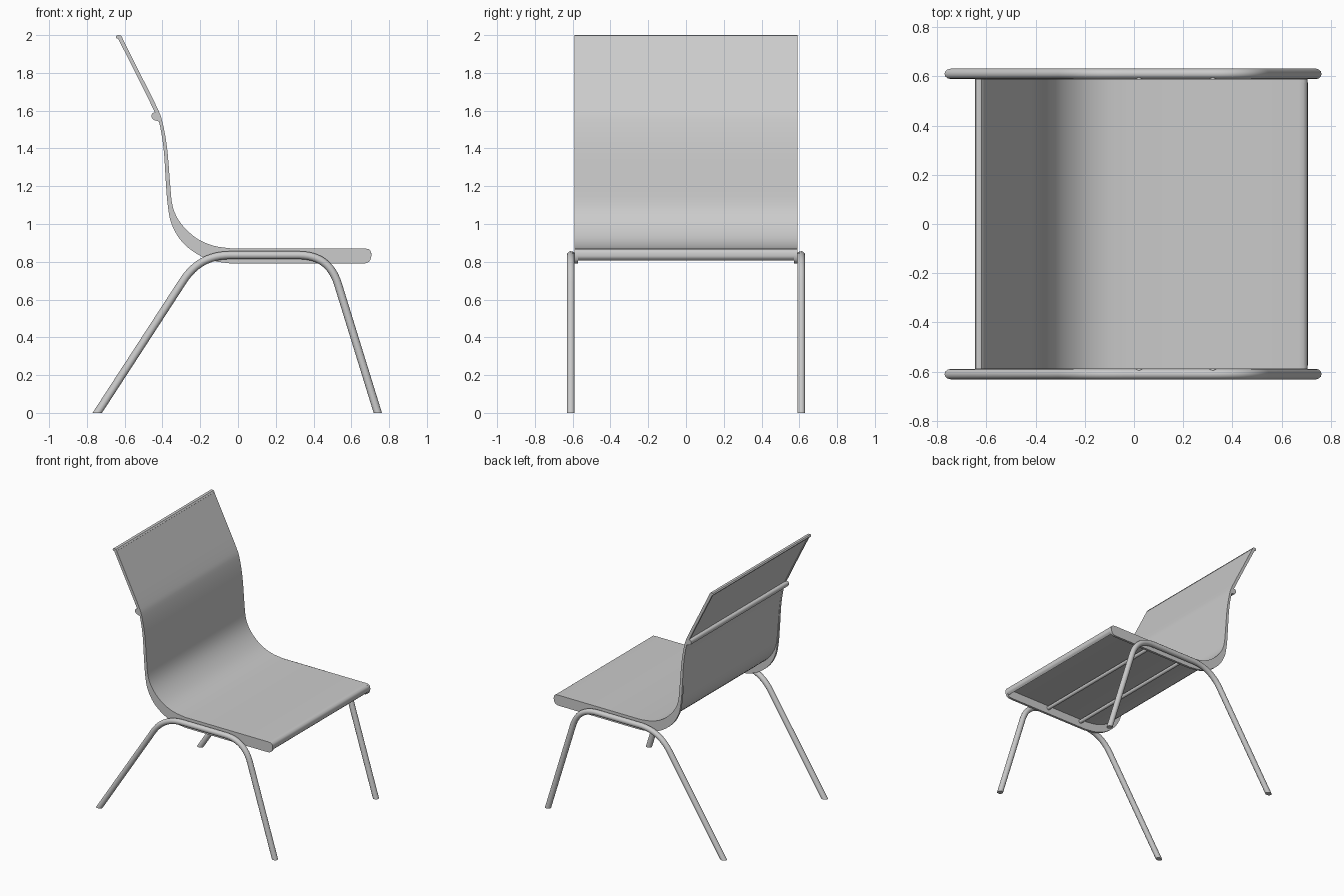
import bpy, bmesh
from mathutils import Vector

if "Cube" in bpy.data.objects:
    bpy.data.objects.remove(bpy.data.objects["Cube"])


def finish(name, bm, angle=0.6):
    bmesh.ops.recalc_face_normals(bm, faces=bm.faces)
    me = bpy.data.meshes.new(name)
    bm.to_mesh(me)
    bm.free()
    ob = bpy.data.objects.new(name, me)
    bpy.context.collection.objects.link(ob)
    bpy.ops.object.select_all(action='DESELECT')
    ob.select_set(True)
    bpy.context.view_layer.objects.active = ob
    bpy.ops.object.shade_smooth_by_angle(angle=angle)
    return ob


def prism(name, pts, y0, y1):
    """Extrude an x-z outline along y."""
    bm = bmesh.new()
    face = bm.faces.new([bm.verts.new((p[0], y0, p[1])) for p in pts])
    ext = bmesh.ops.extrude_face_region(bm, geom=[face])
    moved = [v for v in ext['geom'] if isinstance(v, bmesh.types.BMVert)]
    bmesh.ops.translate(bm, verts=moved, vec=(0, y1 - y0, 0))
    return finish(name, bm)


def smooth(pts, n=4):
    """Catmull-Rom curve through the points."""
    p = [Vector(q) for q in pts]
    p = [2 * p[0] - p[1]] + p + [2 * p[-1] - p[-2]]
    out = []
    for a, b, c, d in zip(p, p[1:], p[2:], p[3:]):
        for i in range(n):
            t = i / n
            out.append(0.5 * (2 * b + (c - a) * t + (2 * a - 5 * b + 4 * c - d) * t * t
                              + (3 * b - a - 3 * c + d) * t ** 3))
    return out + [p[-2]]


def thicken(line, th):
    """Outline of a sheet hanging behind/below a line."""
    back = []
    for i, p in enumerate(line):
        t = (line[min(i + 1, len(line) - 1)] - line[max(i - 1, 0)]).normalized()
        back.append(p + Vector((t.y, -t.x)) * th)
    return list(line) + back[::-1]


def tube(name, path, r, cut_ground=False, sides=16):
    """Round tube along a path, optionally cut flat at the ground."""
    cu = bpy.data.curves.new(name, 'CURVE')
    cu.dimensions = '3D'
    cu.bevel_depth = r
    cu.bevel_resolution = sides // 4
    cu.use_fill_caps = True
    sp = cu.splines.new('POLY')
    sp.points.add(len(path) - 1)
    for q, p in zip(sp.points, path):
        q.co = (*p, 1)
    tmp = bpy.data.objects.new(name + "_path", cu)
    bpy.context.collection.objects.link(tmp)
    bm = bmesh.new()
    bm.from_mesh(tmp.to_mesh())
    bpy.data.objects.remove(tmp)
    bpy.data.curves.remove(cu)
    bmesh.ops.remove_doubles(bm, verts=bm.verts, dist=1e-5)
    if cut_ground:
        bmesh.ops.bisect_plane(bm, geom=bm.verts[:] + bm.edges[:] + bm.faces[:],
                               plane_co=(0, 0, 0), plane_no=(0, 0, -1), clear_outer=True)
        bmesh.ops.holes_fill(bm, edges=[e for e in bm.edges if e.is_boundary])
    return finish(name, bm)


# Sitting surface, from the top of the back down to the seat front
front = smooth([(-.615, 1.99), (-.52, 1.80), (-.43, 1.62), (-.40, 1.54), (-.375, 1.40),
                (-.36, 1.22), (-.345, 1.09), (-.30, 1.0), (-.22, .925), (-.13, .885), (-.03, .87)])
seat_top = [Vector((.3, .87)), Vector((.67, .87))]
lip = smooth([(.69, .868), (.702, .857), (.706, .84), (.704, .822), (.69, .807)], 3)
prism("seat_shell", thicken(front + seat_top + lip, .017), -.575, .575)

# Side rims, deeper around the bend and under the seat
rear = smooth([(-.634, 1.98), (-.538, 1.79), (-.449, 1.61), (-.418, 1.54), (-.394, 1.40),
               (-.382, 1.22), (-.372, 1.10), (-.352, 1.0), (-.30, .91), (-.22, .843),
               (-.13, .805), (-.03, .79)])
nose = smooth([(.69, .868), (.702, .857), (.706, .83), (.697, .805), (.68, .793), (.655, .79)], 3)
rim = front + seat_top + nose + rear[::-1]
for s, side in ((-1, "front"), (1, "back")):
    prism("side_rim_" + side, rim, s * .572, s * .59)

# Rolled top edge and the ridge across the back
prism("top_edge", [(-.612, 1.988), (-.62, 1.998), (-.63, 2.0), (-.641, 1.999), (-.647, 1.991),
                   (-.643, 1.982), (-.632, 1.98), (-.62, 1.976)], -.59, .59)
prism("back_ridge", smooth([(-.43, 1.59), (-.45, 1.588), (-.458, 1.572), (-.45, 1.553),
                            (-.43, 1.546), (-.405, 1.542), (-.415, 1.57)], 3), -.59, .59)

# Leg frames: one bent tube on each side
rear_corner, front_corner = Vector((-.202, .835)), Vector((.482, .835))
rear_dir = (Vector((-.745, 0)) - rear_corner).normalized()
front_dir = (Vector((.74, 0)) - front_corner).normalized()


def bend(c, d0, d1, r=.16, n=12):
    a, b = c + d0 * r, c + d1 * r
    return [a * (1 - i / n) ** 2 + c * 2 * (i / n) * (1 - i / n) + b * (i / n) ** 2
            for i in range(n + 1)]


path = ([rear_corner + rear_dir * 1.06]
        + bend(rear_corner, rear_dir, Vector((1, 0)))
        + bend(front_corner, Vector((-1, 0)), front_dir)
        + [front_corner + front_dir * .94])
for s, side in ((-1, "front"), (1, "back")):
    tube("leg_frame_" + side, [(p.x, s * .61, p.y) for p in path], .021, True)

# Cross bars under the seat
for i, x in enumerate((.02, .32)):
    tube("cross_bar_%d" % (i + 1), [(x, -.6, .835), (x, .6, .835)], .014)
